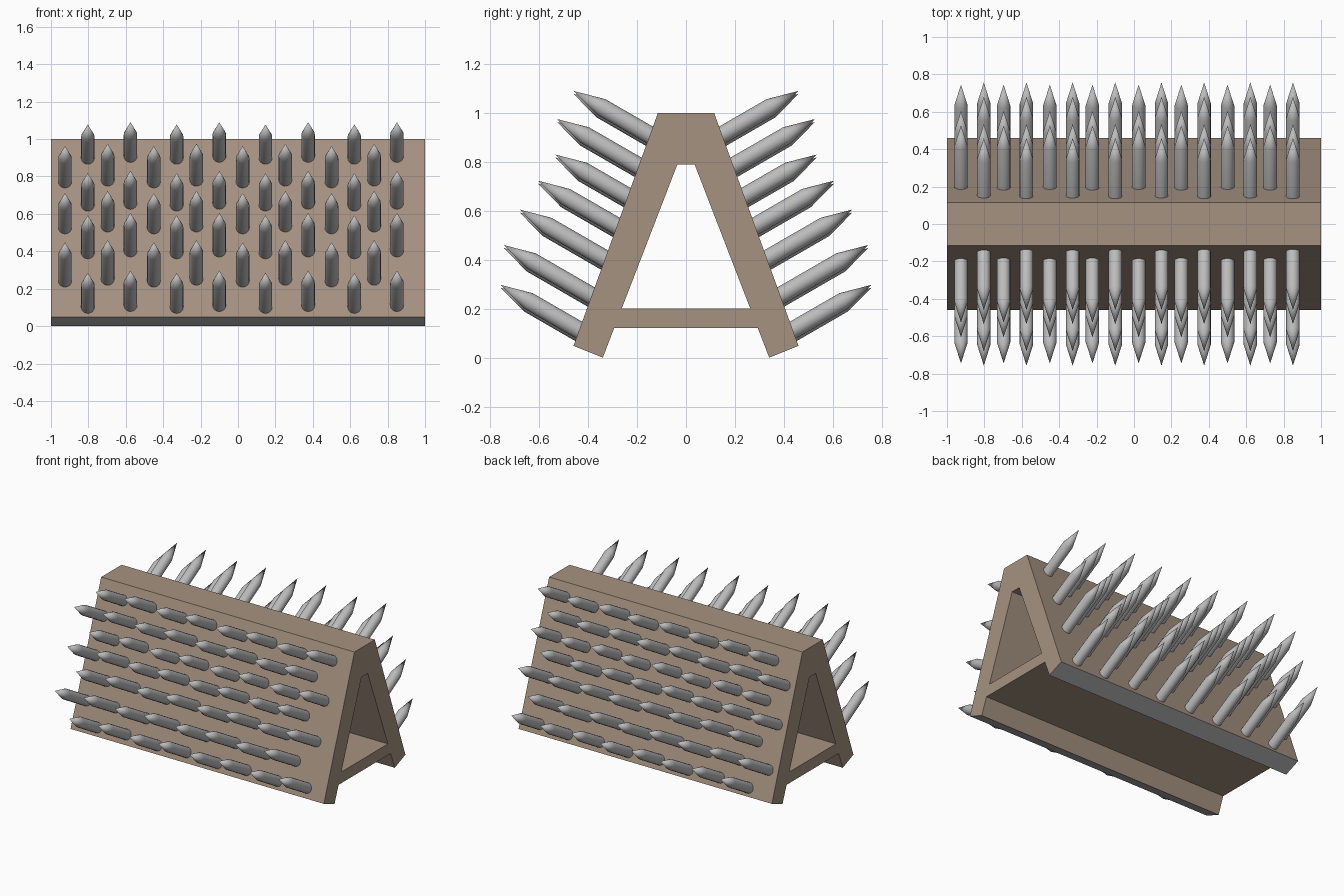
import bpy, bmesh, math
from mathutils import Vector, Matrix

if "Cube" in bpy.data.objects:
    bpy.data.objects.remove(bpy.data.objects["Cube"])


def material(name, rgb):
    m = bpy.data.materials.new(name)
    m.diffuse_color = (*rgb, 1.0)
    m.use_nodes = True
    m.node_tree.nodes["Principled BSDF"].inputs["Base Color"].default_value = m.diffuse_color
    return m


wood = material("brown wood", (0.38, 0.29, 0.22))
metal = material("grey metal", (0.50, 0.50, 0.50))


def make_object(name, bm, mats):
    bmesh.ops.recalc_face_normals(bm, faces=bm.faces)
    me = bpy.data.meshes.new(name)
    bm.to_mesh(me)
    bm.free()
    for m in mats:
        me.materials.append(m)
    ob = bpy.data.objects.new(name, me)
    bpy.context.collection.objects.link(ob)
    return ob


def extrude_profile(name, pts, half, mats):
    """Extrude a (y, z) profile along x."""
    bm = bmesh.new()
    face = bm.faces.new([bm.verts.new((-half, y, z)) for y, z in pts])
    ext = bmesh.ops.extrude_face_region(bm, geom=[face])["geom"]
    verts = [g for g in ext if isinstance(g, bmesh.types.BMVert)]
    bmesh.ops.translate(bm, verts=verts, vec=(2 * half, 0, 0))
    # the extrusion keeps the starting face, so both ends are closed
    return make_object(name, bm, mats)


# A-shaped frame; foot soles are metal
half_profile = [(0.34, 0.0), (0.46, 0.048), (0.115, 1.0)]
apex = (0.035, 0.79)
right = [apex] + half_profile
profile = right + [(-y, z) for y, z in reversed(right)]
frame = extrude_profile("a_frame", profile, 1.0, [wood, metal])
for p in frame.data.polygons:
    if p.normal.z < -0.8 and p.center.z < 0.05:
        p.material_index = 1


# Cross shelf between the legs
def inner(z):
    return 0.34 - 0.386 * z


extrude_profile("cross_shelf",
                [(-inner(0.12), 0.12), (inner(0.12), 0.12),
                 (inner(0.20), 0.20), (-inner(0.20), 0.20)], 1.0, [wood])

# Spikes: rows given by tip (y, z), staggered along x, tilted 30 degrees up
ROWS = [(0.46, 1.09), (0.527, 0.975), (0.535, 0.83), (0.605, 0.723),
        (0.68, 0.605), (0.745, 0.46), (0.757, 0.297)]
R, POINT, SIDES = 0.036, 0.13, 16
TILT = math.radians(30)


def add_spike(bm, x, y, z, side):
    d = Vector((0, side * math.cos(TILT), math.sin(TILT)))
    # length from tip back to the sloped wall, plus a little buried in it
    wall = 0.115 + 0.363 * (1 - z)
    length = (y - wall) / (math.cos(TILT) - 0.363 * -math.sin(TILT)) + 0.03
    rot = d.to_track_quat('Z', 'X').to_matrix().to_4x4()
    base = Matrix.Translation(Vector((x, side * y, z)) - d * length) @ rot
    rings = [[bm.verts.new(base @ Vector((R * math.cos(a), R * math.sin(a), h)))
              for a in (2 * math.pi * i / SIDES for i in range(SIDES))]
             for h in (0, length - POINT)]
    tip = bm.verts.new(base @ Vector((0, 0, length)))
    bm.faces.new(rings[0])
    for i in range(SIDES):
        j = (i + 1) % SIDES
        bm.faces.new((rings[0][i], rings[0][j], rings[1][j], rings[1][i]))
        bm.faces.new((rings[1][i], rings[1][j], tip))


for label, side in (("front", -1), ("back", 1)):
    bm = bmesh.new()
    for r, (y, z) in enumerate(ROWS):
        shift = -0.122 * (r % 2)
        for k in range(8):
            x = -0.803 + 0.475 * (k // 2) + 0.228 * (k % 2) + shift
            drop = 0.012 if k % 2 == 0 else 0.0
            add_spike(bm, x, y, z - drop, side)
    ob = make_object(label + "_spikes", bm, [metal])
    bpy.ops.object.select_all(action='DESELECT')
    ob.select_set(True)
    bpy.context.view_layer.objects.active = ob
    bpy.ops.object.shade_smooth_by_angle(angle=math.radians(35))
